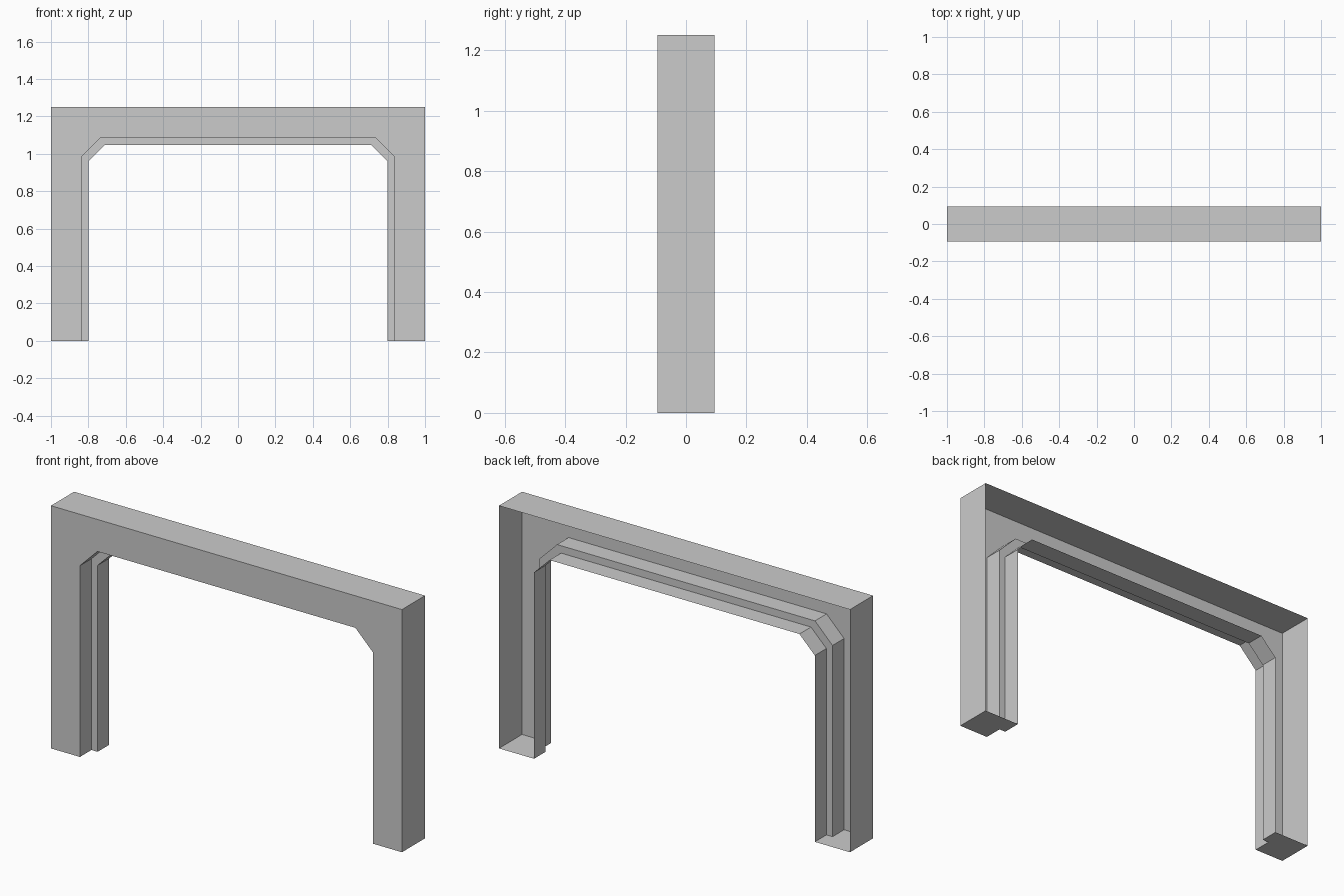
import bpy, bmesh

if "Cube" in bpy.data.objects:
    bpy.data.objects.remove(bpy.data.objects["Cube"])

W, H, D = 1.0, 1.25, 0.094          # half width, height, half depth
STEP = 0.0                          # depth at which the opening narrows


def arch(side, top, cut_x, cut_z):
    """Opening outline with chamfered corners, left foot to right foot."""
    left = [(-side, 0), (-side, cut_z), (-cut_x, top)]
    return left + [(-x, z) for x, z in reversed(left)]


outer = [(-W, 0), (-W, H), (W, H), (W, 0)]
wide = arch(0.835, 1.085, 0.735, 0.985)
narrow = arch(0.80, 1.047, 0.712, 0.96)

bm = bmesh.new()


def ring(points, y):
    return [bm.verts.new((x, y, z)) for x, z in points]


def bridge(a, b):
    for i in range(len(a) - 1):
        bm.faces.new((a[i], a[i + 1], b[i + 1], b[i]))


out_front, out_back = ring(outer, -D), ring(outer, D)
wide_front, wide_step = ring(wide, -D), ring(wide, STEP)
nar_step, nar_back = ring(narrow, STEP), ring(narrow, D)

# Front face
bm.faces.new(out_front + wide_front[::-1])
# Outer sides and top
bridge(out_back, out_front)
# Stepped lining of the opening
bridge(wide_front, wide_step)
bridge(wide_step, nar_step)
bridge(nar_step, nar_back)
# Undersides of the feet; the back stays open
for i in (0, -1):
    loop = [out_front[i], wide_front[i], wide_step[i],
            nar_step[i], nar_back[i], out_back[i]]
    bm.faces.new(loop if i else loop[::-1])

bmesh.ops.recalc_face_normals(bm, faces=bm.faces)
bm.faces.ensure_lookup_table()
if bm.faces[0].normal.y > 0:
    bmesh.ops.reverse_faces(bm, faces=bm.faces)

mesh = bpy.data.meshes.new("doorway_frame")
bm.to_mesh(mesh)
bm.free()
frame = bpy.data.objects.new("doorway_frame", mesh)
bpy.context.collection.objects.link(frame)
